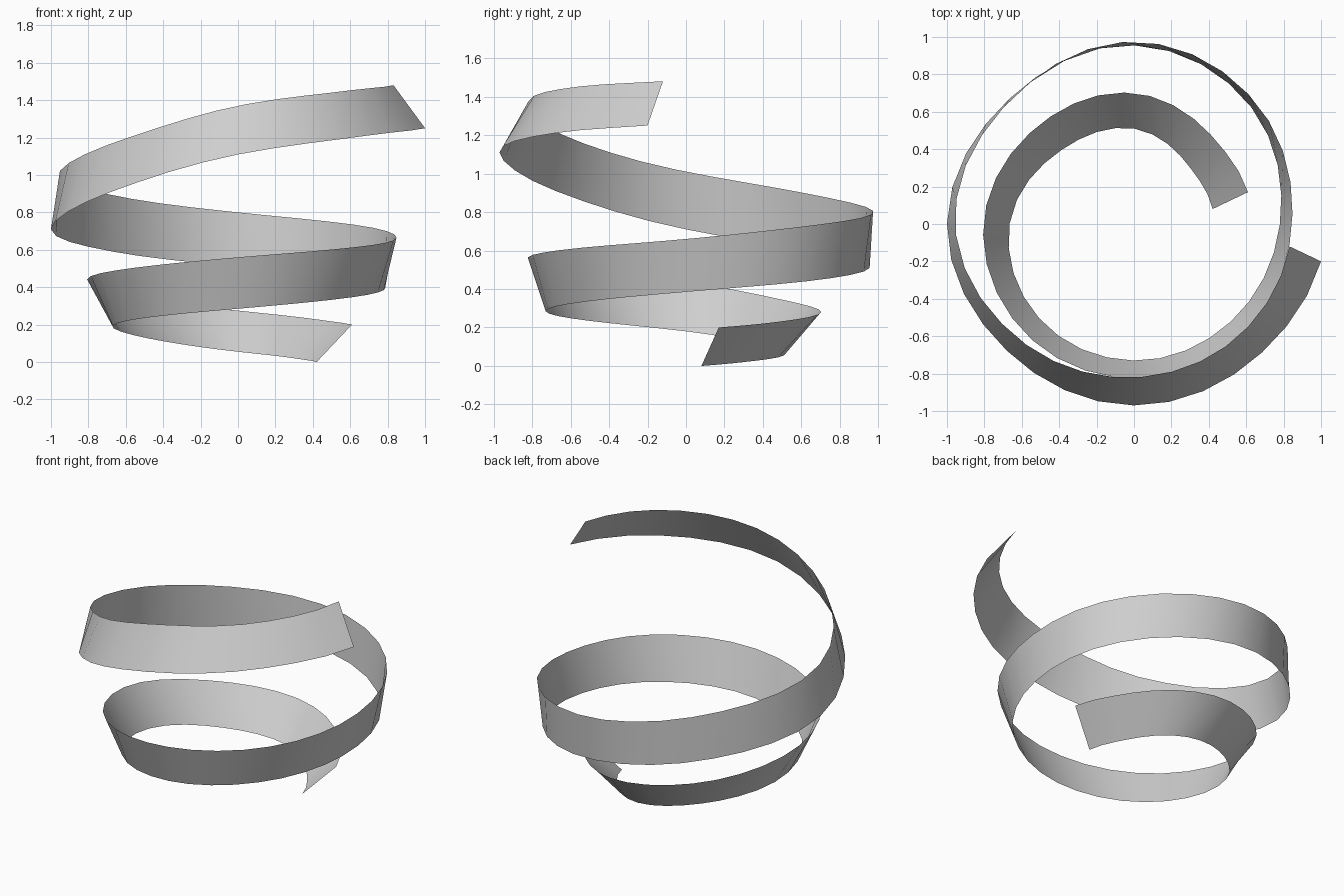
import bpy, bmesh, math

cube = bpy.data.objects.get("Cube")
if cube:
    bpy.data.objects.remove(cube, do_unlink=True)

STEPS = 62      # faces along the ribbon
KEY_ANGLE = 45  # degrees between inner keys


def edge_curve(first, last, radii, heights):
    """Smooth spiral edge: keys at the two ends and every KEY_ANGLE between."""
    angles = [first] + [KEY_ANGLE * (i + 1) for i in range(len(radii) - 2)] + [last]

    def sample(values, a):
        i = max(k for k in range(len(angles) - 1) if angles[k] <= a or k == 0)

        def slope(k):
            lo, hi = max(k - 1, 0), min(k + 1, len(angles) - 1)
            return (values[hi] - values[lo]) / (angles[hi] - angles[lo])

        span = angles[i + 1] - angles[i]
        t = (a - angles[i]) / span
        s = 1 - t
        return (values[i] * s * s * (1 + 2 * t) + values[i + 1] * t * t * (3 - 2 * t)
                + span * t * s * (slope(i) * s - slope(i + 1) * t))

    points = []
    for n in range(STEPS + 1):
        a = first + (last - first) * n / STEPS
        r, z = sample(radii, a), sample(heights, a)
        points.append((r * math.cos(math.radians(a)), r * math.sin(math.radians(a)), z))
    return points


# Lower and upper edges of the twisting spiral band
lower = edge_curve(
    10.8, 708.7,
    [.428, .425, .51, .555, .665, .715, .73, .735, .78, .885, .955, .945, 1.0, .96, .97, .97, 1.02],
    [0, .02, .055, .11, .18, .235, .285, .335, .385, .44, .51, .59, .71, .91, 1.11, 1.21, 1.25])
upper = edge_curve(
    15.6, 711.8,
    [.633, .625, .70, .735, .805, .825, .825, .83, .845, .92, .975, .935, .957, .87, .82, .82, .84],
    [.20, .225, .275, .34, .435, .50, .56, .61, .66, .73, .80, .89, 1.01, 1.19, 1.37, 1.45, 1.48])

# Single-sheet ribbon between the edges
bm = bmesh.new()
rows = [(bm.verts.new(a), bm.verts.new(b)) for a, b in zip(lower, upper)]
for (a, b), (c, d) in zip(rows, rows[1:]):
    face = bm.faces.new((a, c, d, b))
    face.smooth = True
mesh = bpy.data.meshes.new("spiral_ribbon")
bm.to_mesh(mesh)
bm.free()

# Plain grey finish
grey = bpy.data.materials.new("light_grey")
grey.use_nodes = True
grey.diffuse_color = (.62, .62, .62, 1)
grey.node_tree.nodes["Principled BSDF"].inputs["Base Color"].default_value = grey.diffuse_color
mesh.materials.append(grey)

ribbon = bpy.data.objects.new("spiral_ribbon", mesh)
bpy.context.collection.objects.link(ribbon)
